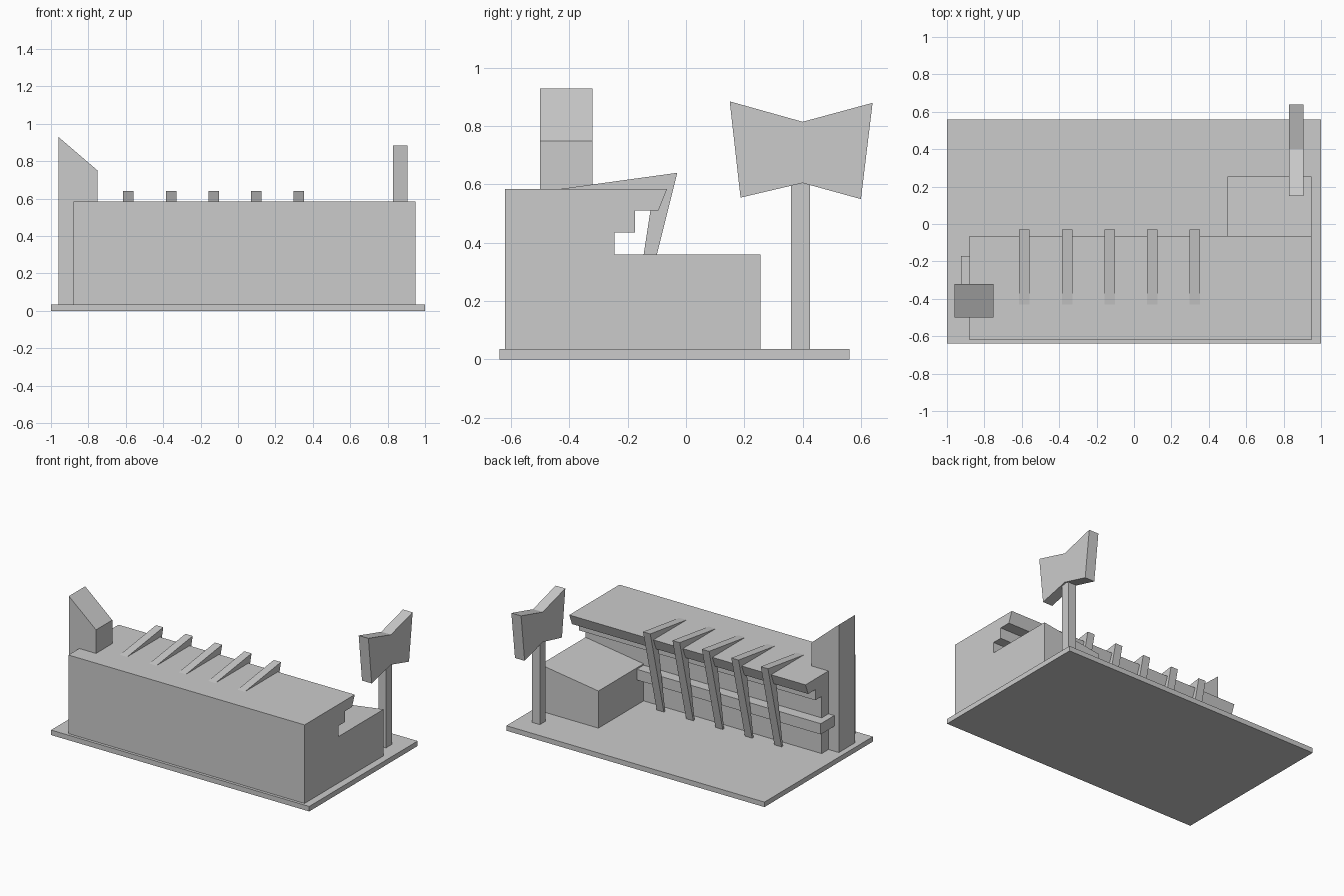
import bpy
import bmesh
from mathutils import Vector

if "Cube" in bpy.data.objects:
    bpy.data.objects.remove(bpy.data.objects["Cube"])


def prism(name, profile, axis, lo, hi):
    """Extrude a 2D profile along x (profile = y,z) or along y (profile = x,z)."""
    def point(p, t):
        return Vector((t, p[0], p[1])) if axis == 'x' else Vector((p[0], t, p[1]))
    bm = bmesh.new()
    a = [bm.verts.new(point(p, lo)) for p in profile]
    b = [bm.verts.new(point(p, hi)) for p in profile]
    n = len(profile)
    bm.faces.new(a)
    bm.faces.new(b[::-1])
    for i in range(n):
        j = (i + 1) % n
        bm.faces.new((a[j], a[i], b[i], b[j]))
    bmesh.ops.recalc_face_normals(bm, faces=bm.faces)
    mesh = bpy.data.meshes.new(name)
    bm.to_mesh(mesh)
    bm.free()
    obj = bpy.data.objects.new(name, mesh)
    bpy.context.collection.objects.link(obj)
    return obj


def box(name, x, y, z):
    return prism(name, [(y[0], z[0]), (y[1], z[0]), (y[1], z[1]), (y[0], z[1])], 'x', *x)


G = 0.035  # top of the ground slab

# Ground slab
box("ground_slab", (-1, 1), (-0.64, 0.56), (0, G))

# Main hall with stepped eaves over the glazed wall
prism("main_hall", [(-0.62, G), (-0.245, G), (-0.245, 0.435), (-0.175, 0.435),
                    (-0.175, 0.51), (-0.095, 0.51), (-0.065, 0.585), (-0.62, 0.585)],
      'x', -0.88, 0.95)

# Side wing with sloping roof
prism("side_wing", [(0.5, G), (0.95, G), (0.95, 0.36), (0.5, 0.295)], 'y', -0.25, 0.255)

# Ledge under the windows
box("window_ledge", (-0.925, 0.52), (-0.33, -0.17), (0.21, 0.285))

# Tower with slanted top
prism("tower", [(-0.96, G), (-0.75, G), (-0.75, 0.75), (-0.96, 0.93)], 'y', -0.5, -0.32)

# Row of tapered leaning fins
for i in range(5):
    x = -0.586 + i * 0.228
    prism(f"fin_{i + 1}", [(-0.43, 0.585), (-0.03, 0.64), (-0.181, G), (-0.195, G),
                           (-0.113, 0.57), (-0.43, 0.575)], 'x', x - 0.028, x + 0.028)

# Roadside sign on a post
box("sign_post", (0.835, 0.895), (0.36, 0.425), (G, 0.62))
prism("sign_board", [(0.15, 0.885), (0.4, 0.815), (0.64, 0.88), (0.6, 0.55),
                     (0.4, 0.605), (0.187, 0.555)], 'x', 0.83, 0.905)
